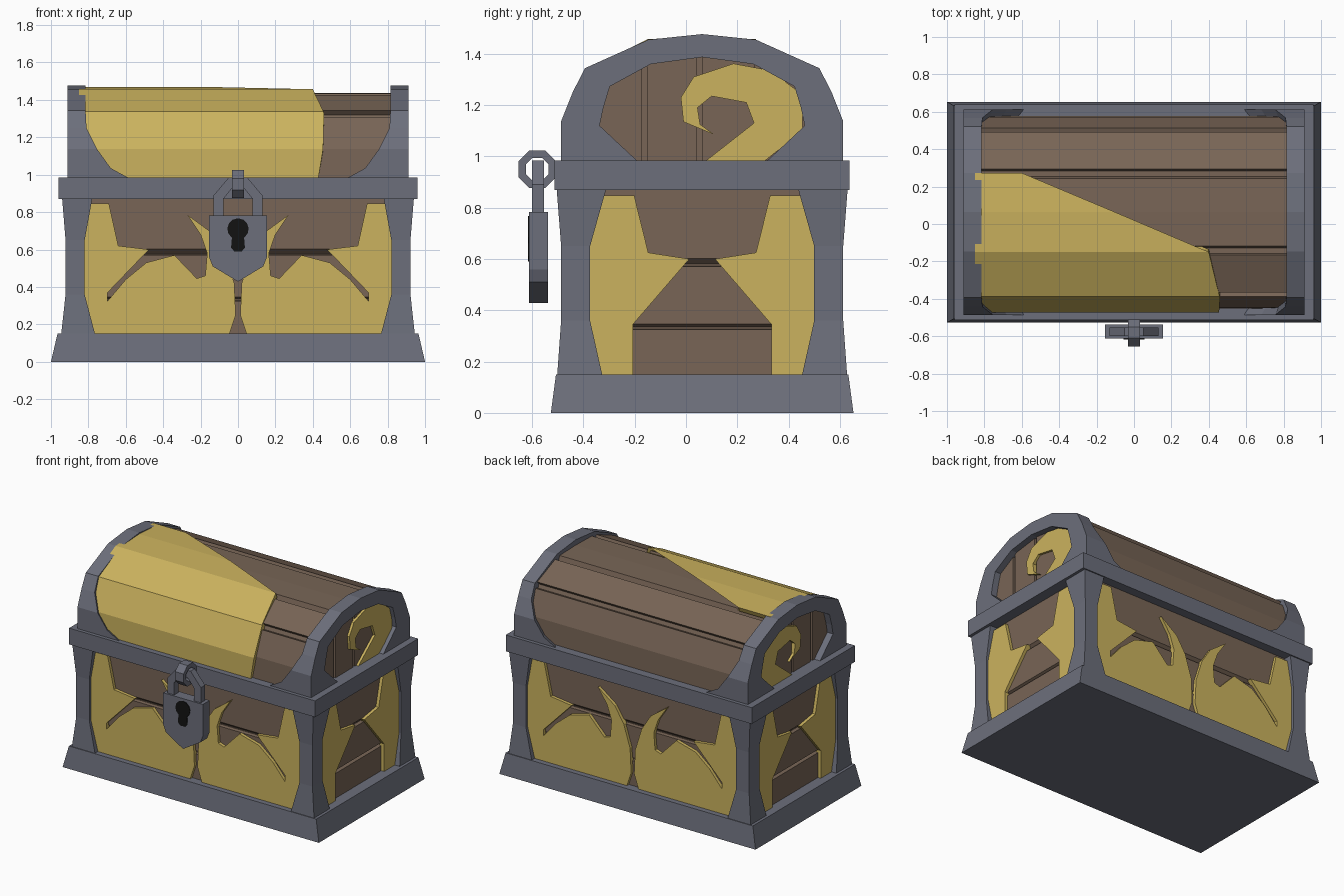
import bpy, bmesh, math
from mathutils import Vector

if "Cube" in bpy.data.objects:
    bpy.data.objects.remove(bpy.data.objects["Cube"])

CY = 0.063  # chest centre in y (the padlock hangs in front)

def material(name, rgb):
    m = bpy.data.materials.new(name)
    m.diffuse_color = (*rgb, 1)
    m.use_nodes = True
    m.node_tree.nodes["Principled BSDF"].inputs["Base Color"].default_value = m.diffuse_color
    return m

WOOD = material("brown wood", (0.188, 0.130, 0.093))
IRON = material("grey iron", (0.150, 0.158, 0.198))
GOLD = material("gold", (0.60, 0.45, 0.112))
BLACK = material("keyhole black", (0.006, 0.006, 0.006))

def finish(bm, name, mat):
    bmesh.ops.recalc_face_normals(bm, faces=bm.faces)
    me = bpy.data.meshes.new(name)
    bm.to_mesh(me)
    bm.free()
    me.materials.append(mat)
    ob = bpy.data.objects.new(name, me)
    bpy.context.collection.objects.link(ob)
    return ob

def loft(name, sections, mat, closed=False):
    """Skin a row of equal point loops; caps the ends unless closed."""
    bm = bmesh.new()
    rows = [[bm.verts.new(p) for p in s] for s in sections]
    n = len(rows[0])
    pairs = list(zip(rows, rows[1:])) + ([(rows[-1], rows[0])] if closed else [])
    for a, b in pairs:
        for i in range(n):
            j = (i + 1) % n
            bm.faces.new((a[i], a[j], b[j], b[i]))
    if not closed:
        bm.faces.new(rows[0])
        bm.faces.new(rows[-1])
    return finish(bm, name, mat)

def prism(name, pts, axis, d0, d1, mat):
    """Extrude a 2D outline (x,z) along y, or (y,z) along x."""
    put = (lambda u, v, d: (u, d, v)) if axis == 'y' else (lambda u, v, d: (d, u, v))
    return loft(name, [[put(u, v, d) for u, v in pts] for d in (d0, d1)], mat)

def rect(hx, hy, z):
    return [(sx * hx, CY + sy * hy, z) for sx, sy in ((-1, -1), (1, -1), (1, 1), (-1, 1))]

def mirrored(half):
    """Half profile from the rim up to the ridge -> full front-to-back profile."""
    return [(CY - h, *r) for h, *r in half] + [(CY + h, *r) for h, *r in half[-2::-1]]

# Base, rim and planked body
loft("base_plinth", [rect(1.0, 0.59, 0), rect(0.965, 0.57, 0.15)], IRON)
loft("rim_band", [rect(0.96, 0.575, 0.87), rect(0.96, 0.575, 0.985)], IRON)
planks = [(0.14, 0), (0.325, 0), (0.328, 0.025), (0.335, 0.025), (0.347, 0),
          (0.57, 0), (0.573, 0.025), (0.58, 0.025), (0.602, 0), (0.88, 0)]
loft("body_planks", [rect(0.885 - i, 0.51 - i, z) for z, i in planks], WOOD)

# Waisted corner posts: z, outer x, outer y, inner x, inner y
levels = [(0.15, 0.945, 0.565, 0.765, 0.39), (0.36, 0.922, 0.55, 0.82, 0.437),
          (0.65, 0.922, 0.55, 0.82, 0.437), (0.87, 0.94, 0.567, 0.78, 0.375)]
for sx in (-1, 1):
    for sy in (-1, 1):
        loft("corner_post", [[(sx * x, CY + sy * y, z) for x, y in
             ((ox, oy), (ix, oy), (ix, iy), (ox, iy))] for z, ox, oy, ix, iy in levels], IRON)

# Gold plates on the body: front, back and ends
strip = [(0.85, 0.15), (0.85, 0.845), (0.69, 0.845), (0.64, 0.62), (0.476, 0.60),
         (0.697, 0.37), (0.697, 0.15)]
scroll = [(0.697, 0.15), (0.697, 0.325), (0.6, 0.44), (0.49, 0.53), (0.34, 0.57),
          (0.22, 0.445), (0.175, 0.46), (0.165, 0.58), (0.2, 0.68), (0.27, 0.785),
          (0.14, 0.69), (0.07, 0.58), (0.02, 0.42), (0.012, 0.25), (0.045, 0.15)]
side = [(0.5, 0.15), (0.5, 0.848), (0.265, 0.848), (0.21, 0.625), (0.05, 0.60),
        (0.27, 0.345), (0.27, 0.15)]
for sx in (-1, 1):
    for sy in (-1, 1):
        for label, outline in (("gold_corner_strip", strip), ("gold_scroll", scroll)):
            prism(label, [(sx * x, z) for x, z in outline], 'y',
                  CY + sy * 0.50, CY + sy * 0.532, GOLD)
        prism("gold_end_strip", [(CY + sy * y, z) for y, z in side], 'x',
              sx * 0.87, sx * 0.907, GOLD)

# Lid barrel of five planks with grooves between
barrel = mirrored([(0.515, 0.98), (0.51, 1.137), (0.45, 1.305), (0.42, 1.295), (0.41, 1.32),
                   (0.43, 1.342), (0.23, 1.425), (0.22, 1.40), (0.19, 1.40), (0.18, 1.433),
                   (0, 1.437)])
prism("lid_planks", barrel, 'x', -0.845, 0.845, WOOD)

# Arched lid ends with corner brackets: outer y,z / bracket x / hole y,z
arch = mirrored([(0.55, 0.98, 0.58, 0.25, 0.98), (0.55, 1.035, 0.68, 0.32, 1.045),
                 (0.55, 1.137, 0.754, 0.40, 1.12), (0.505, 1.25, 0.81, 0.385, 1.19),
                 (0.457, 1.344, 0.815, 0.36, 1.273), (0.21, 1.455, 0.815, 0.2, 1.36),
                 (0, 1.477, 0.815, 0, 1.387)])
swirl = [(0.08, 0.985), (0.265, 1.13), (0.235, 1.21), (0.10, 1.235), (0.045, 1.19),
         (0.055, 1.125), (0.11, 1.085), (-0.01, 1.135), (-0.02, 1.23), (0.03, 1.31),
         (0.185, 1.362), (0.33, 1.335), (0.455, 1.24), (0.455, 1.10), (0.31, 0.985)]
for sx in (-1, 1):
    sections = []
    for y, z, bx, hy, hz in arch:
        h = CY + math.copysign(hy, y - CY)
        sections.append([(sx * 0.912, y, z), (sx * bx, y, z),
                         (sx * 0.82, h, hz), (sx * 0.912, h, hz)])
    loft("lid_arch", sections, IRON)
    # vertical end boards and the gold swirl on them
    for a, b, top in ((-0.42, -0.235, 1.345), (-0.215, -0.02, 1.40),
                      (0.0, 0.205, 1.40), (0.225, 0.42, 1.345)):
        prism("lid_end_board", [(CY + a, 0.98), (CY + b, 0.98), (CY + b, top), (CY + a, top)],
              'x', sx * 0.84, sx * 0.867, WOOD)
    prism("gold_swirl", swirl, 'x', sx * 0.85, sx * 0.884, GOLD)

# Gold sheet draped over the lid: outline in (x, s), s runs over the profile stations
station = [(-0.535, 0.985), (-0.535, 1.137), (-0.45, 1.338), (-0.213, 1.457),
           (0, 1.468), (0.21, 1.457)]
drape = [(-0.85, 0), (0.43, 0), (0.455, 1), (0.46, 1.95), (0.40, 3), (0.35, 2.0),
         (0.25, 1.55), (0.12, 1.2), (0.02, 1.13), (-0.1, 1.25), (-0.34, 1.95), (-0.6, 2.98),
         (-0.46, 2.56), (-0.38, 2.5), (-0.22, 2.6), (-0.13, 2.83), (-0.05, 3.2),
         (-0.22, 3.28), (-0.35, 3.6), (-0.46, 4.13), (-0.60, 5), (-0.85, 5)]

def on_lid(s, drop):
    i = min(int(s + 1e-5), 4)
    y, z = Vector(station[i]).lerp(Vector(station[i + 1]), s - i)
    k = 1 - drop
    return CY + y * k, 0.985 + (z - 0.985) * k

bm = bmesh.new()
bm.faces.new([bm.verts.new((x, s, 0)) for x, s in drape])
bmesh.ops.triangulate(bm, faces=bm.faces[:])
for s in range(1, 5):
    bmesh.ops.bisect_plane(bm, geom=bm.verts[:] + bm.edges[:] + bm.faces[:],
                           plane_co=(0, s, 0), plane_no=(0, 1, 0))
ext = bmesh.ops.extrude_face_region(bm, geom=bm.faces[:], use_keep_orig=True)
inner = {v for v in ext["geom"] if isinstance(v, bmesh.types.BMVert)}
for v in bm.verts:
    y, z = on_lid(v.co.y, 0.07 if v in inner else 0)
    v.co = (v.co.x, y, z)
finish(bm, "gold_lid_drape", GOLD)

# Padlock: ring, shackle, body and keyhole
ring = []
for i in range(8):
    c, s = math.cos(math.pi * (i + 0.5) / 4), math.sin(math.pi * (i + 0.5) / 4)
    ring.append([(x, -0.58 + r * c, 0.95 + r * s)
                 for x, r in ((-0.033, 0.08), (0.033, 0.08), (0.033, 0.048), (-0.033, 0.048))])
loft("lock_ring", ring, IRON, closed=True)
path = [((0.13, 0.775), (0.078, 0.775)), ((0.13, 0.89), (0.078, 0.87)),
        ((0.05, 0.985), (0.03, 0.93))]
path += [((-a[0], a[1]), (-b[0], b[1])) for a, b in path[::-1]]
loft("lock_shackle", [[(a[0], -0.60, a[1]), (a[0], -0.553, a[1]), (b[0], -0.553, b[1]),
                       (b[0], -0.60, b[1])] for a, b in path], IRON)
prism("lock_body", [(-0.155, 0.783), (-0.155, 0.56), (-0.135, 0.51), (0, 0.428),
                    (0.135, 0.51), (0.155, 0.56), (0.155, 0.783)], 'y', -0.613, -0.538, IRON)
hole = [(0.057 * math.cos(t), 0.71 + 0.057 * math.sin(t))
        for t in (math.radians(-55 + k * 29) for k in range(11))]
prism("keyhole", hole + [(-0.037, 0.61), (-0.02, 0.59), (0.02, 0.59), (0.037, 0.61)],
      'y', -0.617, -0.61, BLACK)
